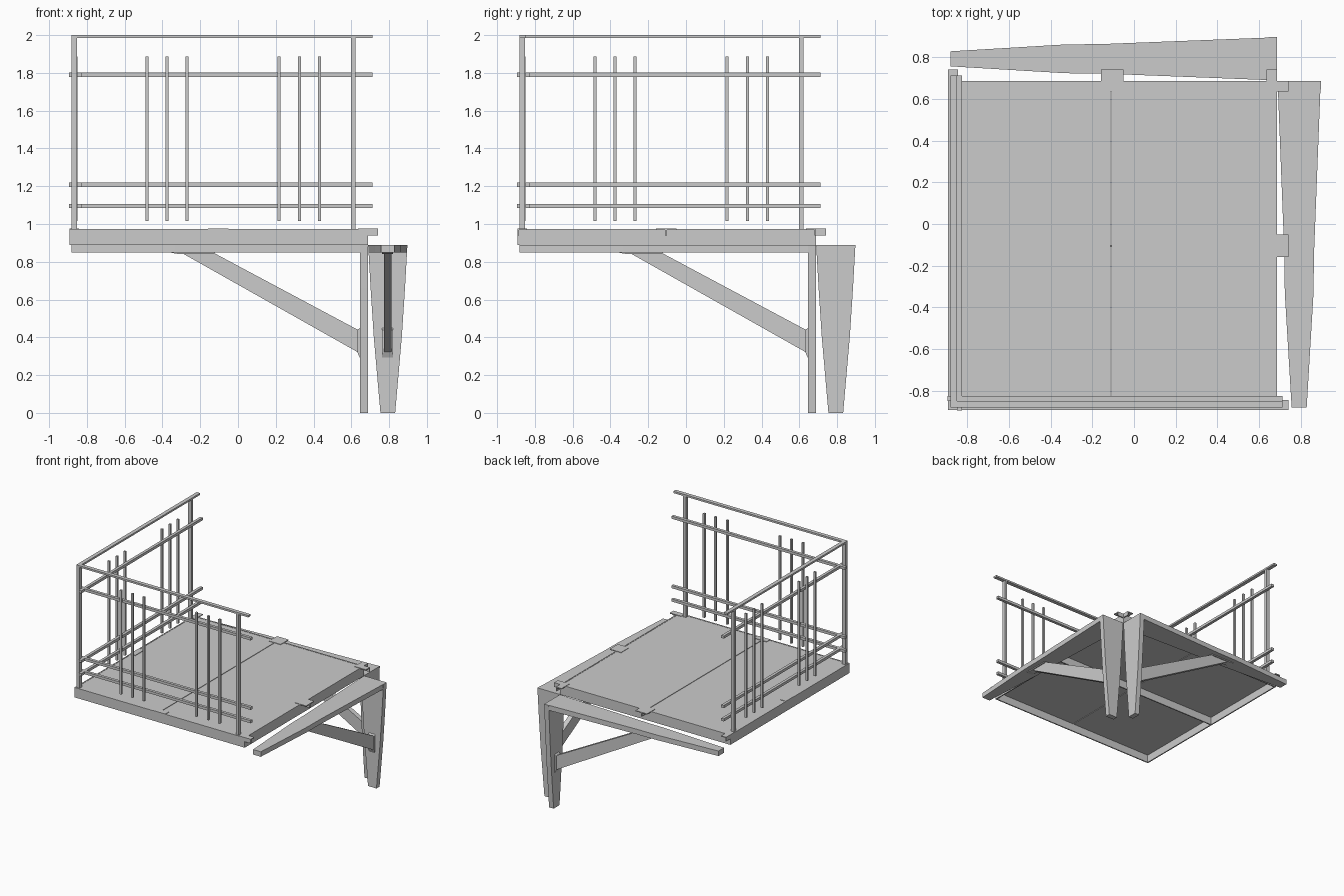
import bpy, bmesh
from mathutils import Vector

if "Cube" in bpy.data.objects:
    bpy.data.objects.remove(bpy.data.objects["Cube"])


def prism(name, profile, to3d, d0, d1, swap=False):
    """Extrude a closed profile from d0 to d1; swap mirrors it across the x=y diagonal."""
    bm = bmesh.new()
    rings = []
    for d in (d0, d1):
        ring = []
        for u, v in profile:
            x, y, z = to3d(u, v, d)
            ring.append(bm.verts.new((y, x, z) if swap else (x, y, z)))
        rings.append(ring)
    n = len(profile)
    bm.faces.new(rings[0])
    bm.faces.new(rings[1])
    for i in range(n):
        j = (i + 1) % n
        bm.faces.new((rings[0][i], rings[0][j], rings[1][j], rings[1][i]))
    bmesh.ops.recalc_face_normals(bm, faces=bm.faces)
    me = bpy.data.meshes.new(name)
    bm.to_mesh(me)
    bm.free()
    ob = bpy.data.objects.new(name, me)
    bpy.context.collection.objects.link(ob)
    return ob


def box(name, x0, x1, y0, y1, z0, z1, swap=False):
    rect = [(x0, y0), (x1, y0), (x1, y1), (x0, y1)]
    return prism(name, rect, lambda u, v, d: (u, v, d), z0, z1, swap)


def symmetric(values):
    """Outline tapering evenly about the bracket centre line; values are (position, half width)."""
    c = 0.793
    return [(p, c - w) for p, w in values] + [(p, c + w) for p, w in reversed(values)]


LO, HI = -0.892, 0.687       # deck extents
TOP = 0.973

# Two deck panels with a narrow joint
box("deck_panel_left", LO + 0.01, -0.112, LO + 0.01, HI - 0.01, 0.955, 0.971)
box("deck_panel_right", -0.107, HI - 0.01, LO + 0.01, HI - 0.01, 0.955, 0.971)

# Support web below the deck
box("deck_under_beam", LO + 0.01, HI - 0.01, -0.11, -0.10, 0.89, 0.955)

for swap, side in ((False, "front"), (True, "left")):
    def part(name, *dims):
        return box(f"{side}_{name}", *dims, swap)

    # Thin edge plates round the deck
    part("edge_plate", LO, HI, LO, LO + 0.01, 0.89, TOP)
    part("opposite_edge_plate", LO, HI, HI - 0.01, HI, 0.89, TOP)

    # Projecting joint tabs: flat plate with a web below
    part("middle_tab", -0.158, -0.05, 0.637, 0.742, 0.968, 0.975)
    part("middle_tab_web", -0.112, -0.100, HI, 0.742, 0.94, 0.968)
    part("inner_corner_tab", 0.635, HI, 0.637, 0.742, 0.968, 0.975)
    part("inner_corner_tab_web", HI - 0.008, HI, HI, 0.742, 0.94, 0.968)
    part("outer_corner_tab", LO, -0.845, 0.637, 0.742, 0.968, 0.975)
    part("outer_corner_tab_web", LO, LO + 0.008, HI, 0.742, 0.94, 0.968)
    part("flush_tab", -0.158, -0.05, LO, -0.842, 0.968, 0.975)

    # Railing: end post, handrail, inner rails and balusters
    part("end_post", 0.598, 0.623, -0.882, -0.852, 0.97, 1.985)
    part("handrail", -0.882, 0.713, -0.882, -0.85, 1.985, 2.0)
    for i, z in enumerate((1.096, 1.208, 1.79)):
        part(f"rail_{i}", -0.895, 0.713, -0.85, -0.826, z - 0.011, z + 0.011)
    for i, x in enumerate((-0.482, -0.376, -0.27, 0.218, 0.326, 0.432)):
        part(f"baluster_{i}", x - 0.008, x + 0.008, -0.868, -0.85, 1.015, 1.887)

    # Bracket arm, tapered in plan
    prism(f"{side}_bracket_arm",
          symmetric([(0.647, 0.102), (-0.15, 0.071), (-0.33, 0.069), (-0.882, 0.036)]),
          lambda u, v, d: (u, v, d), 0.848, 0.89, swap)

    # Bracket leg, tapered downward
    prism(f"{side}_bracket_leg",
          symmetric([(0.89, 0.104), (0.66, 0.091), (0.40, 0.074), (0.0, 0.039)]),
          lambda u, v, d: (d, v, u), 0.645, 0.687, swap)

    # Diagonal brace and its end plates
    def side_view(u, v, d):
        return (u, d, v)
    prism(f"{side}_brace", [(-0.30, 0.848), (-0.13, 0.848), (0.64, 0.437), (0.64, 0.318)],
          side_view, 0.772, 0.812, swap)
    prism(f"{side}_brace_top_plate",
          [(-0.36, 0.849), (-0.12, 0.849), (-0.13, 0.84), (-0.31, 0.84)],
          side_view, 0.763, 0.821, swap)
    prism(f"{side}_brace_leg_plate",
          [(0.646, 0.45), (0.632, 0.44), (0.632, 0.32), (0.646, 0.29)],
          side_view, 0.763, 0.821, swap)

# Shared corner post
box("corner_post", -0.882, -0.852, -0.882, -0.852, 0.97, 1.985)
